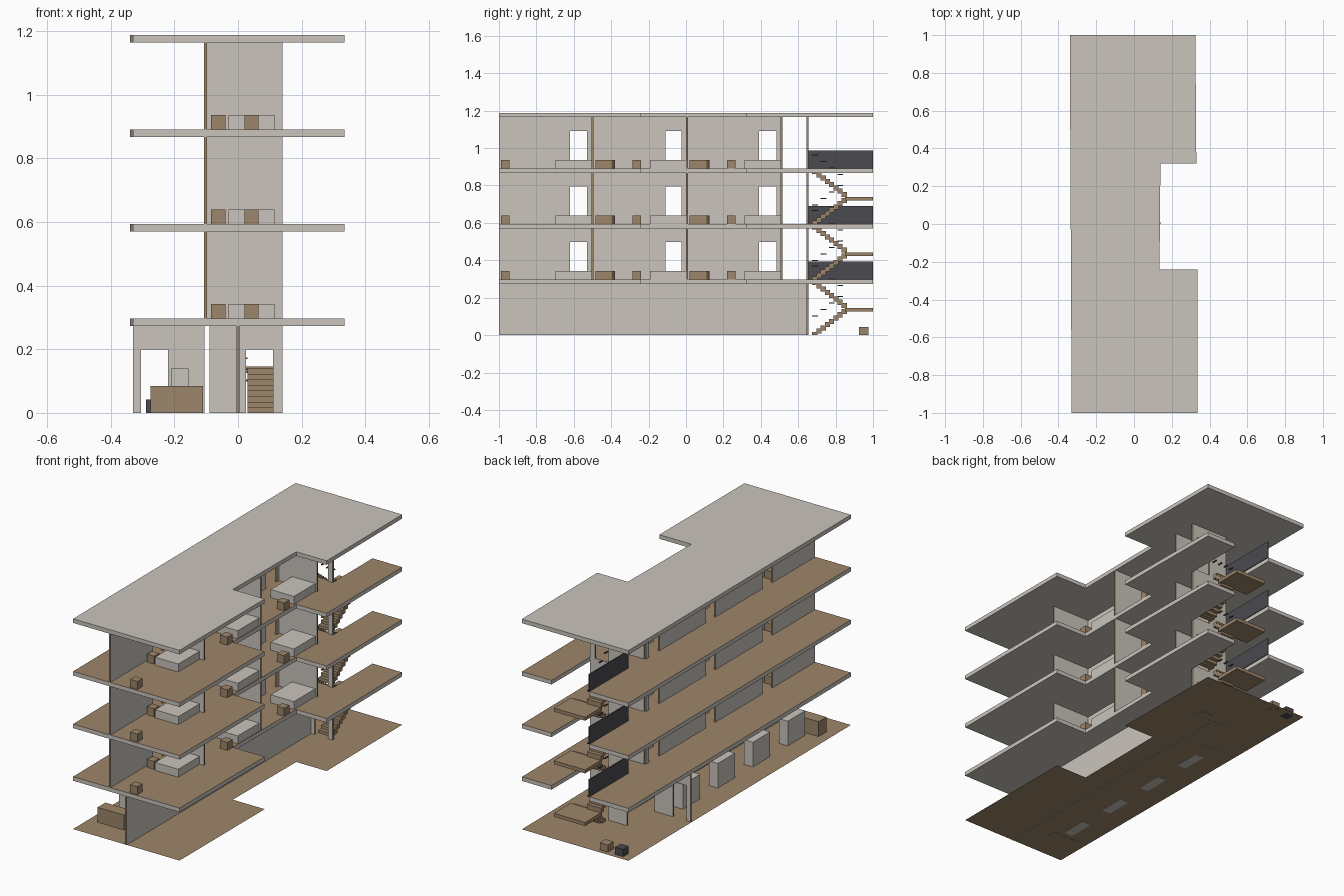
import bpy
import bmesh

cube = bpy.data.objects.get("Cube")
if cube:
    bpy.data.objects.remove(cube, do_unlink=True)


def material(name, color):
    m = bpy.data.materials.new(name)
    m.use_nodes = True
    m.diffuse_color = (*color, 1)
    m.node_tree.nodes["Principled BSDF"].inputs["Base Color"].default_value = (*color, 1)
    return m


PLASTER = material("plaster grey", (0.59, 0.555, 0.505))
WOOD = material("wood brown", (0.335, 0.238, 0.145))
DARK = material("charcoal", (0.07, 0.068, 0.08))
DARK_WOOD = material("dark wood", (0.11, 0.075, 0.045))


def finish(name, bm, mats):
    bmesh.ops.recalc_face_normals(bm, faces=bm.faces)
    mesh = bpy.data.meshes.new(name)
    bm.to_mesh(mesh)
    bm.free()
    for m in mats:
        mesh.materials.append(m)
    obj = bpy.data.objects.new(name, mesh)
    bpy.context.collection.objects.link(obj)
    return obj


def add_box(bm, x, y, z):
    verts = bmesh.ops.create_cube(bm, size=1)["verts"]
    for v in verts:
        for i, (lo, hi) in enumerate((x, y, z)):
            v.co[i] = lo if v.co[i] < 0 else hi


def box(name, x, y, z, mat):
    bm = bmesh.new()
    add_box(bm, x, y, z)
    return finish(name, bm, [mat])


def slab(name, outline, bottom, top, top_mat):
    """Extruded floor plate whose upper face has its own colour."""
    bm = bmesh.new()
    face = bm.faces.new([bm.verts.new((x, y, bottom)) for x, y in outline])
    if top > bottom:
        new = bmesh.ops.extrude_face_region(bm, geom=[face])["geom"]
        for v in new:
            if isinstance(v, bmesh.types.BMVert):
                v.co.z = top
    obj = finish(name, bm, [PLASTER, top_mat])
    for p in obj.data.polygons:
        p.material_index = int(p.normal.z > 0.5 or top == bottom)
    return obj


def wall(name, axis, pos, start, end, z0, z1, doors=()):
    """Thin wall across an axis, plaster on both sides, wooden edges, door gaps."""
    bm = bmesh.new()
    across = (pos - 0.005, pos + 0.005)

    def piece(a, b, lo, hi):
        x, y = (across, (a, b)) if axis == 0 else ((a, b), across)
        add_box(bm, x, y, (lo, hi))

    at = start
    for d0, d1 in doors:
        piece(at, d0, z0, z1)
        piece(d0, d1, z0 + 0.2, z1)
        at = d1
    piece(at, end, z0, z1)
    obj = finish(name, bm, [PLASTER, WOOD])
    for p in obj.data.polygons:
        p.material_index = int(abs(p.normal[axis]) < 0.5)


# Floor plates
STOREY = 0.297
THICK = 0.023
front = [(-0.33, -1), (0.335, -1), (0.335, -0.24), (0.135, -0.24), (0.14, 0.32), (0.33, 0.32), (0.325, 1)]
stair_gap = [(0.14, 1), (0.14, 0.655), (-0.095, 0.655), (-0.095, 1)]
back = [(-0.34, 1)]
slab("ground_floor", front + back, 0.001, 0.001, WOOD)
for n in (1, 2, 3):
    slab(f"floor_{n}", front + stair_gap + back, n * STOREY - THICK, n * STOREY, WOOD)
slab("roof", front + back, 4 * STOREY - THICK, 4 * STOREY, PLASTER)

# Ground floor walls and furniture
ceiling = STOREY - THICK
wall("ground_long_wall", 0, 0, -1, 0.645, 0, ceiling)
wall("lobby_wall", 1, 0.427, -0.33, -0.105, 0, ceiling, [(-0.305, -0.22)])
box("reception_desk", (-0.275, -0.11), (-0.86, -0.79), (0, 0.085), WOOD)
for i in range(4):
    y = -0.685 + i * 0.312
    box(f"display_block_{i + 1}", (-0.21, -0.155), (y - 0.077, y + 0.077), (0, 0.14), PLASTER)
box("dark_bin", (-0.29, -0.24), (0.925, 0.975), (0, 0.042), DARK)
box("brown_bin", (-0.195, -0.145), (0.925, 0.975), (0, 0.042), WOOD)

# Upper storeys: walls, rooms and furniture
room_doors = [(-0.62, -0.53), (-0.11, -0.025), (0.39, 0.485)]
for n in (1, 2, 3):
    z = n * STOREY
    top = z + ceiling
    low = (z, z + 0.045)
    wall(f"corridor_wall_{n}", 0, -0.102, -1, 0.51, z, top, room_doors)
    for r, y in enumerate((-0.5, 0.005, 0.51)):
        wall(f"room_wall_{n}_{r + 1}", 1, y, -0.097, 0.14, z, top)
        x = (-0.03, -0.012, -0.015)[r]
        box(f"bed_{n}_{r + 1}", (x, x + 0.145), (y - 0.197, y - 0.006), low, PLASTER)
        if r == 0:
            box(f"stool_{n}_1", (0.02, 0.065), (-0.99, -0.945), low, WOOD)
            box(f"nightstand_{n}_1", (-0.085, -0.04), (-0.69, -0.645), low, WOOD)
        else:
            box(f"stool_{n}_{r + 1}", (0.09, 0.135), (y - 0.292, y - 0.245), low, WOOD)
            box(f"cabinet_{n}_{r + 1}", (-0.085, -0.03), (y - 0.49, y - 0.4), low, WOOD)
            box(f"cabinet_side_{n}_{r + 1}", (-0.085, -0.03), (y - 0.4, y - 0.385), low, DARK_WOOD)
    box(f"stair_guard_{n}", (-0.097, -0.091), (0.65, 1), (z, z + 0.097), DARK)

# Stairwell on each storey: wall, two flights, landing and handrail pieces
STEPS = 8
RUN = 0.0225
RISE = STOREY / (2 * STEPS + 1)
for n in range(4):
    z = n * STOREY
    wall(f"stair_wall_{n}", 1, 0.65, -0.09, 0.14, z, z + ceiling, [(0.025, 0.11)])
    if n == 3:
        continue
    bm = bmesh.new()
    rails = bmesh.new()
    for i in range(STEPS):
        y = 0.675 + i * RUN
        up = z + (i + 1) * RISE
        down = z + (2 * STEPS + 1 - i) * RISE
        add_box(bm, (0.03, 0.115), (y, y + RUN + 0.005), (max(z, up - 0.027), up))
        add_box(bm, (-0.07, 0.015), (y, y + RUN + 0.005), (down - 0.03, down - 0.003))
        if i % 2 == 0:
            add_box(rails, (0.022, 0.03), (y, y + 0.03), (up + 0.082, up + 0.087))
            add_box(rails, (0.013, 0.021), (y, y + 0.03), (down + 0.07, down + 0.075))
    mid = z + (STEPS + 1) * RISE - 0.012
    add_box(bm, (-0.07, 0.125), (0.85, 1), (mid - 0.02, mid))
    finish(f"stairs_{n}", bm, [WOOD])
    finish(f"handrail_{n}", rails, [DARK])
